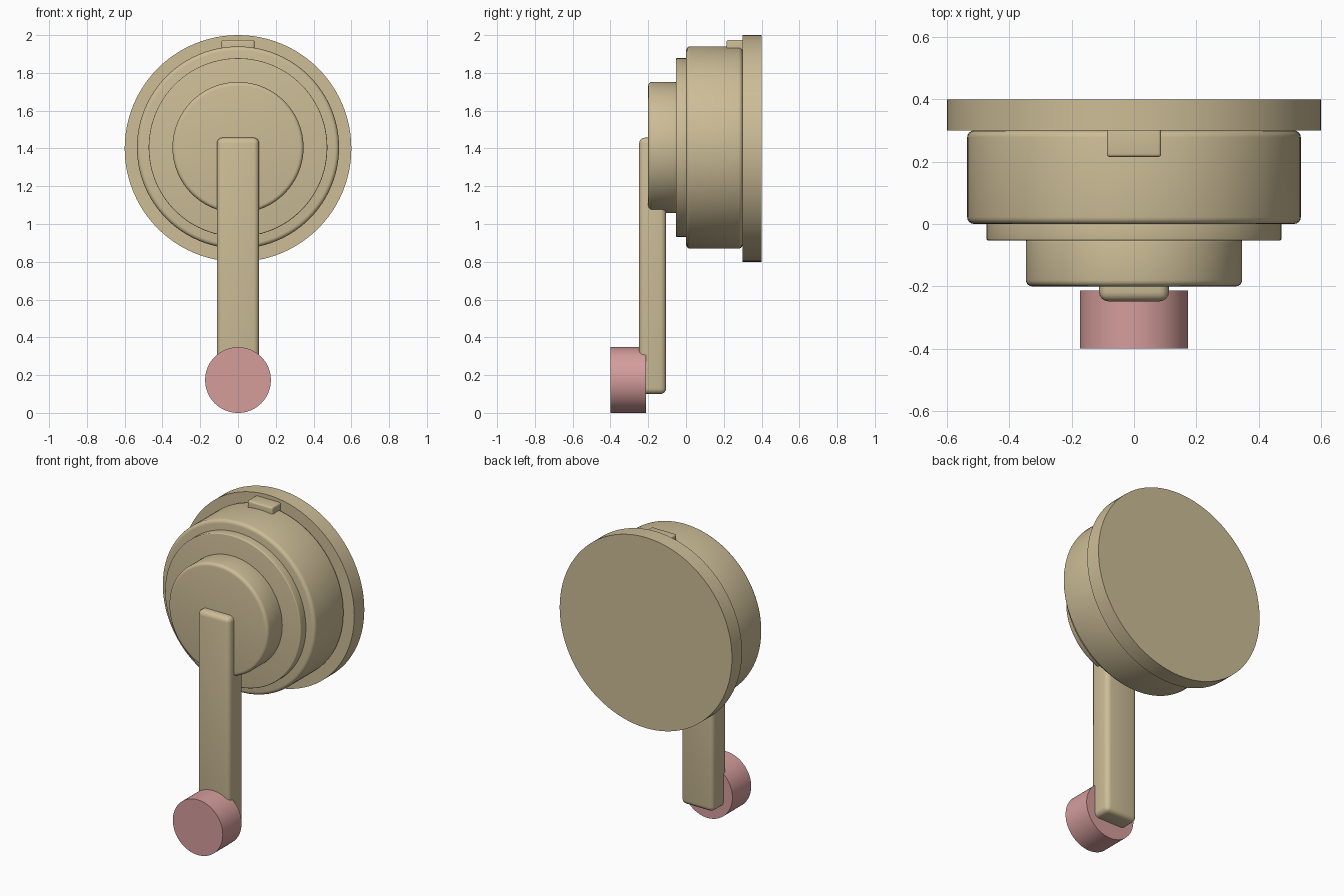
import bpy
import math

cube = bpy.data.objects.get("Cube")
if cube:
    bpy.data.objects.remove(cube, do_unlink=True)


def make_material(name, rgb):
    mat = bpy.data.materials.new(name)
    mat.use_nodes = True
    color = (*rgb, 1.0)
    mat.diffuse_color = color
    mat.node_tree.nodes["Principled BSDF"].inputs["Base Color"].default_value = color
    return mat


tan = make_material("tan", (0.61, 0.51, 0.31))
pink = make_material("pink", (0.66, 0.34, 0.33))


def finish(obj, name, mat, bevel):
    obj.name = name
    obj.data.materials.append(mat)
    bpy.ops.object.transform_apply(location=False, rotation=True, scale=True)
    if bevel:
        mod = obj.modifiers.new("rounded_edges", 'BEVEL')
        mod.width = bevel
        mod.segments = 4
        mod.limit_method = 'ANGLE'
        mod.angle_limit = math.radians(40)
        bpy.ops.object.modifier_apply(modifier=mod.name)
    bpy.ops.object.shade_smooth_by_angle(angle=math.radians(32))


def disc(name, radius, front, back, z, mat, bevel=0):
    """Cylinder lying along y."""
    bpy.ops.mesh.primitive_cylinder_add(
        vertices=96, radius=radius, depth=back - front,
        location=(0, (front + back) / 2, z), rotation=(math.pi / 2, 0, 0))
    finish(bpy.context.object, name, mat, bevel)


def block(name, half_width, front, back, bottom, top, mat, bevel):
    bpy.ops.mesh.primitive_cube_add(
        size=1, location=(0, (front + back) / 2, (bottom + top) / 2))
    obj = bpy.context.object
    obj.scale = (2 * half_width, back - front, top - bottom)
    finish(obj, name, mat, bevel)


# Stepped round body, back to front
AXIS = 1.405
disc("back_plate", 0.60, 0.30, 0.40, 1.40, tan)
disc("drum", 0.535, 0.0, 0.30, AXIS, tan, 0.022)
disc("front_ring", 0.473, -0.053, 0.01, AXIS, tan, 0.006)
disc("hub", 0.347, -0.20, -0.04, AXIS, tan, 0.02)

# Small catch on top of the drum
block("top_tab", 0.087, 0.215, 0.31, 1.90, 1.975, tan, 0.01)

# Crank arm and its knob
block("crank_arm", 0.112, -0.248, -0.105, 0.10, 1.457, tan, 0.03)
disc("knob", 0.174, -0.40, -0.213, 0.174, pink)
